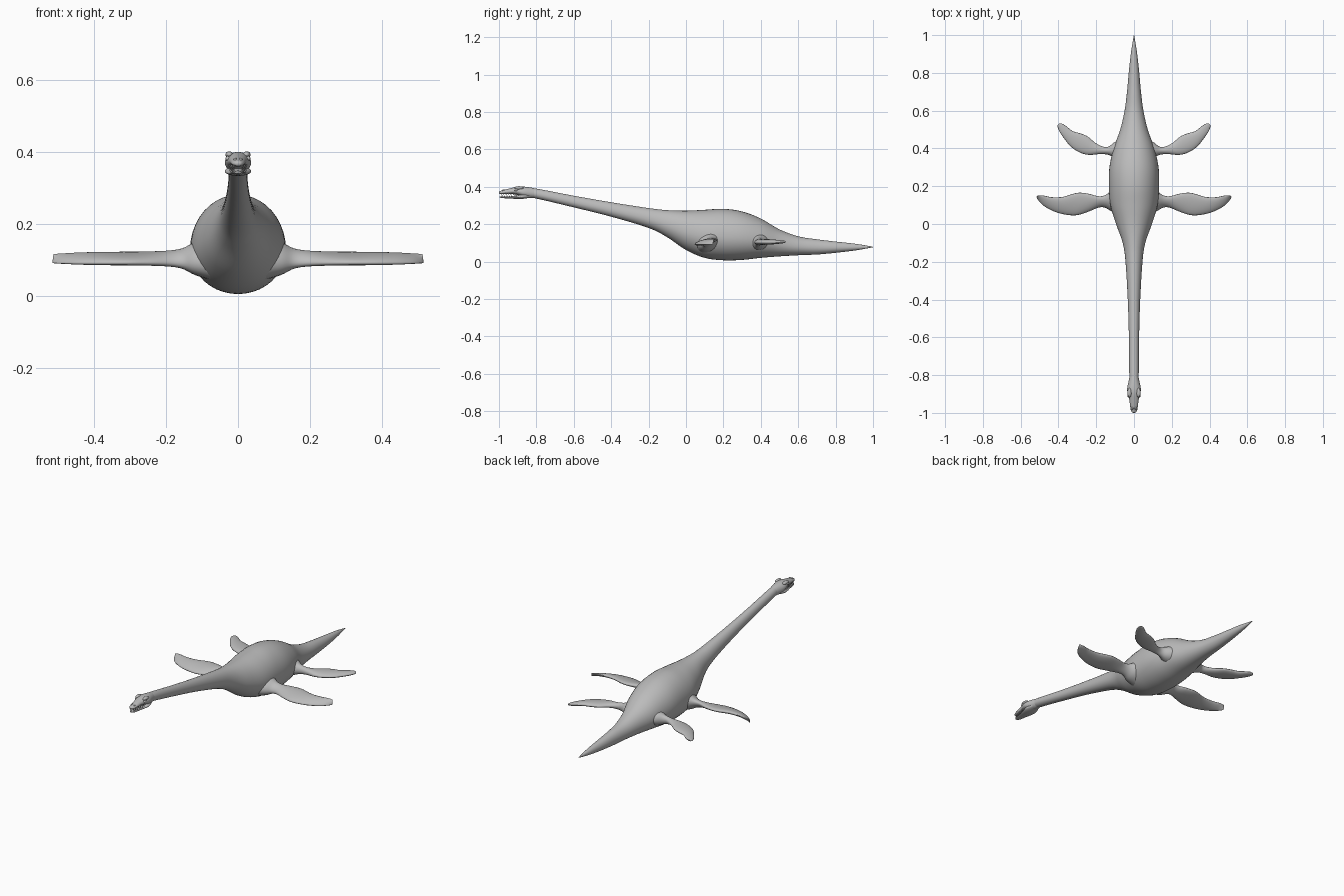
import bpy, bmesh, math
from mathutils import Vector

if "Cube" in bpy.data.objects:
    bpy.data.objects.remove(bpy.data.objects["Cube"])

skin = bpy.data.materials.new("grey_skin")
skin.use_nodes = True
GREY = (0.5, 0.5, 0.5, 1)
skin.diffuse_color = GREY
skin.node_tree.nodes["Principled BSDF"].inputs["Base Color"].default_value = GREY


def finish(name, bm, mirrored=False, angle=60):
    """Turn a bmesh into a smooth, coloured object, optionally mirrored across x."""
    bmesh.ops.recalc_face_normals(bm, faces=bm.faces)
    mesh = bpy.data.meshes.new(name)
    bm.to_mesh(mesh)
    bm.free()
    mesh.materials.append(skin)
    obj = bpy.data.objects.new(name, mesh)
    bpy.context.collection.objects.link(obj)
    bpy.ops.object.select_all(action="DESELECT")
    obj.select_set(True)
    bpy.context.view_layer.objects.active = obj
    bpy.ops.object.shade_smooth_by_angle(angle=math.radians(angle))
    if mirrored:
        mod = obj.modifiers.new("Mirror", "MIRROR")
        mod.use_mirror_merge = False
    return obj


def resample(stations, steps):
    """Run a smooth curve through the stations."""
    result = []
    last = len(stations) - 1
    for i in range(last):
        a, b = stations[max(i - 1, 0)], stations[i]
        c, d = stations[i + 1], stations[min(i + 2, last)]
        for s in range(steps):
            t = s / steps
            result.append([q + 0.5 * t * (r - p + t * (2 * p - 5 * q + 4 * r - w
                           + t * (3 * (q - r) + w - p)))
                           for p, q, r, w in zip(a, b, c, d)])
    result.append(list(stations[-1]))
    return result


def loft(name, stations, section, sides=32, steps=5, mirrored=False):
    """Skin a closed section along the resampled stations."""
    bm = bmesh.new()
    rings = []
    for station in resample(stations, steps):
        rings.append([bm.verts.new(section(station, math.tau * k / sides))
                      for k in range(sides)])
    for one, two in zip(rings, rings[1:]):
        for k in range(sides):
            n = (k + 1) % sides
            bm.faces.new((one[k], one[n], two[n], two[k]))
    bm.faces.new(rings[0])
    bm.faces.new(rings[-1])
    return finish(name, bm, mirrored)


def trunk_section(station, a):
    y, half, low, high = station
    middle = low + 0.45 * (high - low)
    reach = high - middle if math.sin(a) > 0 else middle - low
    return Vector((half * math.cos(a), y, middle + reach * math.sin(a)))


def flipper_section(tilt):
    def section(station, a):
        lead_x, lead_y, trail_x, trail_y, thick = station
        lead = Vector((lead_x, lead_y, 0.105 - tilt))
        trail = Vector((trail_x, trail_y, 0.105 + tilt))
        point = (lead + trail) / 2 + (trail - lead) / 2 * math.cos(a)
        point.z += thick * math.sin(a)
        return point
    return section


# Neck, trunk and tail: y, half width, bottom, top
loft("body", [
    (-0.86, 0.022, 0.345, 0.395), (-0.8, 0.025, 0.337, 0.39),
    (-0.6, 0.027, 0.29, 0.352), (-0.4, 0.033, 0.24, 0.317),
    (-0.2, 0.045, 0.18, 0.286), (-0.1, 0.06, 0.13, 0.275),
    (0, 0.095, 0.062, 0.272), (0.1, 0.125, 0.02, 0.277),
    (0.2, 0.133, 0.007, 0.282), (0.3, 0.13, 0.009, 0.268),
    (0.4, 0.108, 0.02, 0.23), (0.5, 0.073, 0.028, 0.172),
    (0.6, 0.05, 0.034, 0.135), (0.7, 0.037, 0.038, 0.119),
    (0.8, 0.028, 0.047, 0.107), (0.9, 0.017, 0.059, 0.096),
    (0.97, 0.006, 0.071, 0.085), (1, 0.001, 0.077, 0.079)],
    trunk_section, sides=40, steps=6)

# Skull and lower jaw
loft("skull", [
    (-0.79, 0.02, 0.342, 0.387), (-0.83, 0.028, 0.339, 0.396),
    (-0.87, 0.036, 0.344, 0.401), (-0.9, 0.033, 0.356, 0.4),
    (-0.93, 0.025, 0.361, 0.394), (-0.96, 0.021, 0.361, 0.387),
    (-0.985, 0.017, 0.361, 0.38), (-0.997, 0.01, 0.363, 0.376),
    (-1, 0.002, 0.368, 0.371)], trunk_section)
loft("lower_jaw", [
    (-0.83, 0.022, 0.342, 0.362), (-0.87, 0.036, 0.336, 0.363),
    (-0.9, 0.031, 0.335, 0.354), (-0.94, 0.022, 0.337, 0.349),
    (-0.975, 0.017, 0.339, 0.349), (-0.992, 0.01, 0.341, 0.349),
    (-0.996, 0.002, 0.344, 0.347)], trunk_section)


def blob(name, centre, size):
    bm = bmesh.new()
    bmesh.ops.create_uvsphere(bm, u_segments=16, v_segments=10, radius=1)
    bmesh.ops.scale(bm, vec=size, verts=bm.verts)
    bmesh.ops.translate(bm, vec=centre, verts=bm.verts)
    finish(name, bm, mirrored=True)


# Brows, eyes and nostril bumps
blob("brow_ridges", (0.024, -0.893, 0.394), (0.011, 0.025, 0.009))
blob("eyes", (0.028, -0.908, 0.383), (0.007, 0.01, 0.007))
blob("nostril_bumps", (0.008, -0.975, 0.38), (0.005, 0.01, 0.005))

# Teeth in both jaws
bm = bmesh.new()
for root, direction in ((0.363, -1), (0.347, 1)):
    for i in range(7):
        y = -0.988 + 0.013 * i + (0.005 if direction > 0 else 0)
        x = 0.011 + 0.0018 * i
        made = bmesh.ops.create_cone(bm, cap_ends=True, segments=6,
                                     radius1=0.0035, radius2=0.0004, depth=0.012)
        for v in made["verts"]:
            v.co = Vector((v.co.x + x, v.co.y + y, v.co.z * direction + root + direction * 0.003))
finish("teeth", bm, mirrored=True, angle=40)

# Flippers: leading edge x and y, trailing edge x and y, half thickness
loft("front_flippers", [
    (0.07, 0.05, 0.07, 0.2, 0.06), (0.12, 0.068, 0.12, 0.175, 0.044),
    (0.155, 0.087, 0.155, 0.152, 0.026), (0.19, 0.086, 0.19, 0.147, 0.019),
    (0.25, 0.062, 0.24, 0.16, 0.016), (0.31, 0.046, 0.3, 0.165, 0.015),
    (0.38, 0.053, 0.375, 0.144, 0.014), (0.44, 0.074, 0.435, 0.142, 0.012),
    (0.485, 0.102, 0.475, 0.15, 0.009), (0.51, 0.13, 0.5, 0.152, 0.006),
    (0.516, 0.143, 0.513, 0.149, 0.002)],
    flipper_section(0.012), sides=24, mirrored=True)
loft("rear_flippers", [
    (0.05, 0.31, 0.05, 0.46, 0.055), (0.1, 0.345, 0.1, 0.435, 0.04),
    (0.135, 0.366, 0.135, 0.41, 0.026), (0.18, 0.37, 0.165, 0.41, 0.019),
    (0.24, 0.366, 0.205, 0.43, 0.016), (0.29, 0.38, 0.245, 0.463, 0.015),
    (0.335, 0.41, 0.285, 0.48, 0.014), (0.37, 0.453, 0.325, 0.492, 0.012),
    (0.395, 0.49, 0.355, 0.515, 0.009), (0.405, 0.518, 0.378, 0.53, 0.006),
    (0.4, 0.529, 0.393, 0.532, 0.002)],
    flipper_section(0.002), sides=24, mirrored=True)
